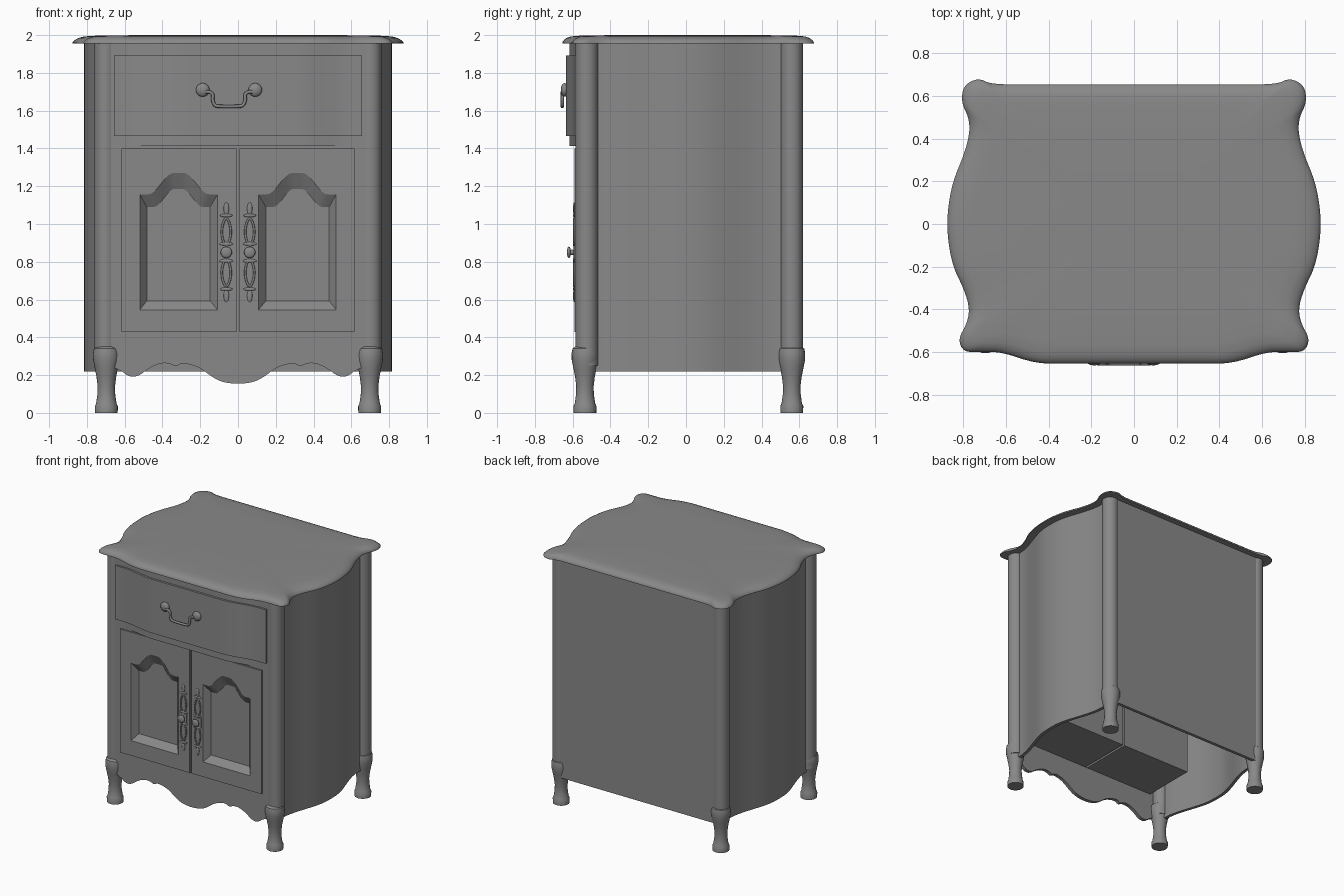
import bpy, bmesh, math
from mathutils import Vector

if "Cube" in bpy.data.objects:
    bpy.data.objects.remove(bpy.data.objects["Cube"], do_unlink=True)

paint = bpy.data.materials.new("grey_paint")
GREY = (0.25, 0.25, 0.25, 1)
paint.diffuse_color = GREY
paint.use_nodes = True
paint.node_tree.nodes["Principled BSDF"].inputs["Base Color"].default_value = GREY


def finish(name, bm, angle=35):
    bmesh.ops.recalc_face_normals(bm, faces=bm.faces)
    mesh = bpy.data.meshes.new(name)
    bm.to_mesh(mesh)
    bm.free()
    mesh.materials.append(paint)
    ob = bpy.data.objects.new(name, mesh)
    bpy.context.collection.objects.link(ob)
    bpy.ops.object.select_all(action='DESELECT')
    ob.select_set(True)
    bpy.context.view_layer.objects.active = ob
    bpy.ops.object.shade_smooth_by_angle(angle=math.radians(angle))
    return ob


def loft(name, rings, angle=35, cyclic=False):
    """Skin a list of rings with equal point counts, capping the ends."""
    bm = bmesh.new()
    loops = [[bm.verts.new(p) for p in ring] for ring in rings]
    n = len(loops[0])
    pairs = list(zip(loops, loops[1:]))
    if cyclic:
        pairs.append((loops[-1], loops[0]))
    for a, b in pairs:
        for i in range(n):
            j = (i + 1) % n
            bm.faces.new((a[i], a[j], b[j], b[i]))
    if not cyclic:
        bm.faces.new(loops[0])
        bm.faces.new(loops[-1])
    return finish(name, bm, angle)


def plan_prism(name, plan, z0, z1):
    return loft(name, [[(x, y, z) for x, y in plan] for z in (z0, z1)])


def front_prism(name, shape, y0, y1):
    return loft(name, [[(x, y, z) for x, z in shape] for y in (y0, y1)])


def box(name, x0, x1, y0, y1, z0, z1):
    return plan_prism(name, [(x0, y0), (x1, y0), (x1, y1), (x0, y1)], z0, z1)


def turned(name, x, y, profile, n=24):
    return loft(name, [[(x + r * math.cos(2 * math.pi * i / n), y + r * math.sin(2 * math.pi * i / n), z)
                        for i in range(n)] for r, z in profile])


def ball(name, centre, size):
    bm = bmesh.new()
    bmesh.ops.create_uvsphere(bm, u_segments=20, v_segments=12, radius=1)
    bmesh.ops.scale(bm, vec=size, verts=bm.verts)
    bmesh.ops.translate(bm, vec=centre, verts=bm.verts)
    return finish(name, bm, 60)


def tube(name, pts, y, r, cyclic=False, n=8):
    """Round rod following x,z points at a constant y."""
    rings, m = [], len(pts)
    for i, (x, z) in enumerate(pts):
        a = pts[i - 1] if i or cyclic else pts[0]
        b = pts[(i + 1) % m] if i < m - 1 or cyclic else pts[-1]
        t = Vector((b[0] - a[0], 0, b[1] - a[1])).normalized()
        side = Vector((t.z, 0, -t.x))
        rings.append([Vector((x, y, z)) + r * (math.cos(k * math.tau / n) * side
                      + math.sin(k * math.tau / n) * Vector((0, 1, 0))) for k in range(n)])
    return loft(name, rings, 60, cyclic)


def soften(pts, closed=True, steps=2):
    """Corner-cutting to turn a coarse outline into a smooth one."""
    for _ in range(steps):
        out = [] if closed else [pts[0]]
        for a, b in zip(pts, pts[1:] + (pts[:1] if closed else [])):
            out += [(a[0] * .75 + b[0] * .25, a[1] * .75 + b[1] * .25),
                    (a[0] * .25 + b[0] * .75, a[1] * .25 + b[1] * .75)]
        pts = out if closed else out + [pts[-1]]
    return pts


def smooth(u):
    u = max(0, min(1, u))
    return u * u * (3 - 2 * u)


# Table top: serpentine outline with rounded corner lobes and a soft dome
half = [(.30, -.655), (.46, -.655), (.62, -.60), (.72, -.60), (.80, -.60), (.825, -.54),
        (.785, -.47), (.77, -.40), (.795, -.31), (.85, -.20), (.875, -.06), (.875, .06),
        (.85, .20), (.795, .33), (.77, .43), (.775, .50), (.81, .57), (.80, .65), (.73, .685),
        (.67, .655), (.5, .655)]
outline = soften(half + [(-x, y) for x, y in reversed(half)])
loft("table_top", [[(x * s, y * s, z) for x, y in outline] for s, z in
                   ((.9, 1.955), (1, 1.955), (1, 1.963), (.985, 1.975), (.965, 1.985),
                    (.93, 1.993), (.86, 1.997), (.6, 2.0), (.3, 2.0))], 60)

# Bowed side panels, open underneath
ys = [-.53 + 1.1 * i / 24 for i in range(25)]
bulge = [(.715 + .10 * smooth(1.08 - abs(y) / .44), y) for y in ys]
for side, s in (("left", 1), ("right", -1)):
    plan = [(s * x, y) for x, y in bulge] + [(s * (x - .025), y) for x, y in reversed(bulge)]
    plan_prism(side + "_side_panel", plan, .22, 1.957)

box("back_panel", -.70, .70, .585, .61, .22, 1.957)

# Corner posts and turned legs
leg_profile = [(.06, 0), (.061, .035), (.054, .05), (.047, .10), (.046, .14), (.052, .19),
               (.062, .24), (.070, .28), (.071, .315), (.066, .34), (.05, .352)]
for s in (1, -1):
    for end, y in (("front", -.525), ("back", .56)):
        name = end + ("_left" if s > 0 else "_right")
        turned(name + "_post", s * .70, y, [(.06, .25), (.06, 1.957)])
        turned(name + "_leg", s * .697, y - (.01 if end == "front" else 0), leg_profile)

# Front frame with scalloped apron
right_wave = [(0, .152), (.08, .162), (.13, .185), (.20, .238), (.25, .256), (.30, .264),
              (.33, .243), (.36, .262), (.41, .264), (.47, .238), (.53, .192), (.58, .192),
              (.62, .225), (.685, .25)]
wave = soften([(-x, z) for x, z in reversed(right_wave[1:])] + right_wave, False)
FRONT, INNER = -.578, -.55
front_prism("apron", [(-.685, .427)] + wave + [(.685, .427)], FRONT, INNER)
for s, side in ((1, "left"), (-1, "right")):
    box(side + "_stile", *sorted((s * .617, s * .685)), FRONT, INNER, .427, 1.40)
box("upper_frame", -.685, .685, FRONT, INNER, 1.40, 1.957)
box("door_divider", -.03, .03, -.572, -.565, .427, 1.40)


# Bowed drawer section and drawer front
def bow(width, base, depth):
    xs = [-width + 2 * width * i / 40 for i in range(41)]
    return [(x, base - depth * smooth((.60 - abs(x)) / .3)) for x in xs]


plan_prism("bowed_rail", bow(.58, -.578, .04) + [(.58, -.55), (-.58, -.55)], 1.412, 1.957)
plan_prism("drawer_front", bow(.657, -.592, .043) + [(.657, -.55), (-.657, -.55)], 1.467, 1.892)


# Deep doors with arched, bevelled recesses
def arch(x0, x1, z0, z1, rise, n=28):
    pts = [(x0, z0), (x1, z0)]
    for i in range(n + 1):
        t = 1 - 2 * i / n
        h = smooth((1 - abs(t) / .78) * 1.2)
        pts.append(((x0 + x1) / 2 + t * (x1 - x0) / 2, z1 + rise * h))
    return pts


for s, side in ((1, "left"), (-1, "right")):
    rect = arch(.008, .617, .427, 1.40, 0)
    layers = [(rect, -.12), (rect, -.59), (arch(.108, .52, .545, 1.157, .113), -.59),
              (arch(.148, .483, .593, 1.09, .095), -.545)]
    loft(side + "_door", [[(s * x, y, z) for x, z in ring] for ring, y in layers], 25)

    # Ornamental backplate and pull knob
    cx, cz = s * .062, .85
    box(side + "_pull_plate", cx - .032, cx + .032, -.596, -.588, cz - .035, cz + .035)
    for v, part in ((1, "upper"), (-1, "lower")):
        label = side + "_" + part
        ring = [(cx + .024 * math.cos(a) * (1 - .25 * math.sin(a) ** 2), cz + v * .108 + .072 * math.sin(a))
                for a in (math.tau * k / 24 for k in range(24))]
        tube(label + "_scroll", ring, -.592, .006, True)
        ball(label + "_crossbar", (cx, -.592, cz + v * .195), (.033, .006, .009))
        ball(label + "_collar", (cx, -.592, cz + v * .045), (.036, .006, .010))
        ball(label + "_finial", (cx, -.592, cz + v * .23), (.014, .006, .034))
    ball(side + "_knob_stem", (cx, -.605, cz), (.014, .022, .014))
    ball(side + "_knob", (cx, -.62, cz), (.030, .011, .030))

# Drawer pull: two round bosses and a drop bail
HX = -.048
for s, side in ((1, "left"), (-1, "right")):
    ball(side + "_pull_boss", (HX + s * .139, -.643, 1.71), (.036, .02, .036))
bail = [(.125, 1.70), (.10, 1.70), (.083, 1.685), (.088, 1.66), (.078, 1.63), (.06, 1.622)]
path = soften([(HX + x, z) for x, z in bail] + [(HX - x, z) for x, z in reversed(bail)], False)
tube("drawer_bail", path, -.655, .009)
